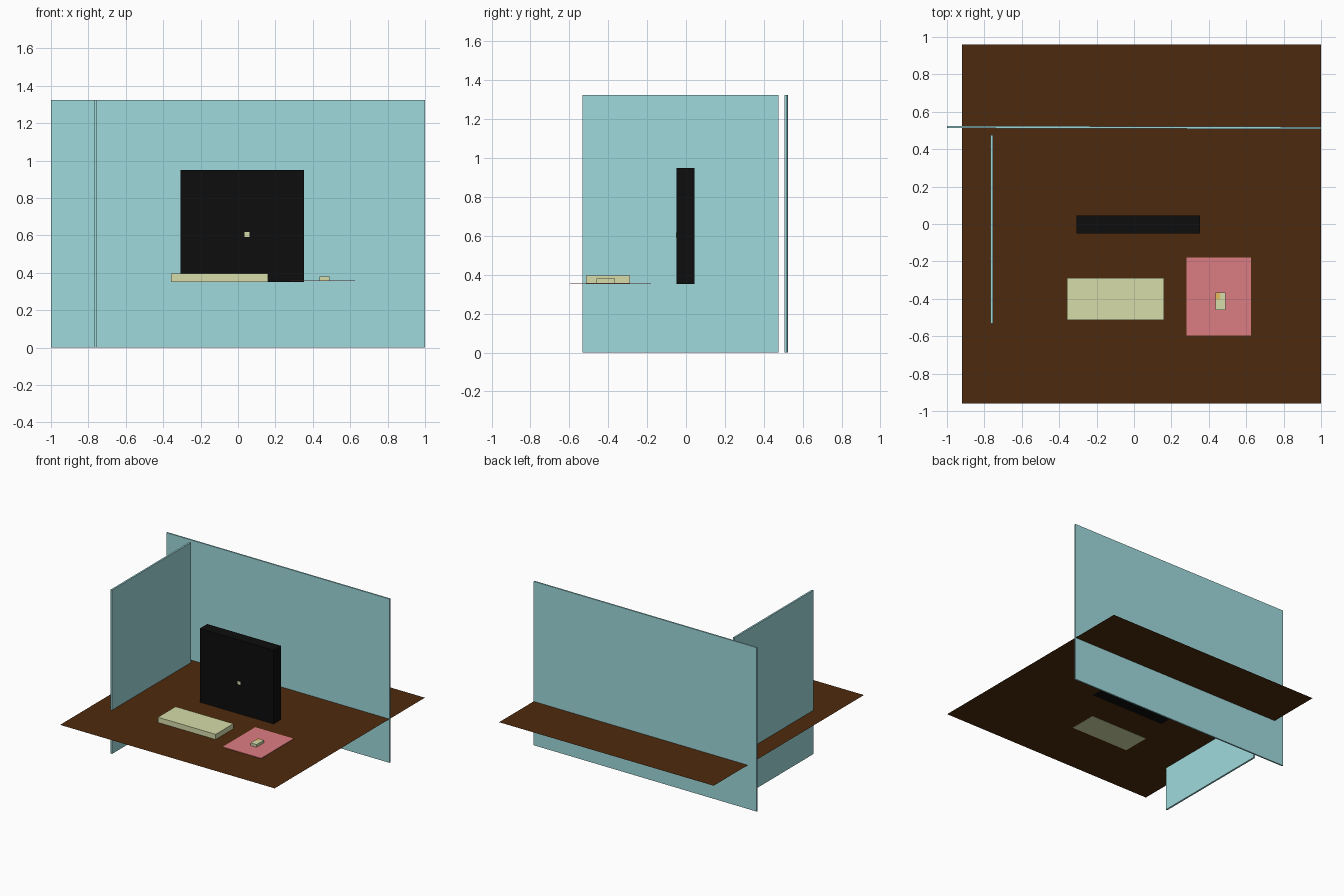
import bpy, math

if "Cube" in bpy.data.objects:
    bpy.data.objects.remove(bpy.data.objects["Cube"])


def material(name, rgb):
    m = bpy.data.materials.new(name)
    m.diffuse_color = (*rgb, 1)
    m.use_nodes = True
    m.node_tree.nodes["Principled BSDF"].inputs["Base Color"].default_value = m.diffuse_color
    return m


WALL = material("pale_blue", (0.35, 0.70, 0.72))
WOOD = material("dark_wood", (0.076, 0.023, 0.004))
BLACK = material("black", (0.004, 0.004, 0.004))
CREAM = material("cream", (0.67, 0.72, 0.40))
PINK = material("pink", (0.72, 0.205, 0.223))
ORANGE = material("orange", (0.80, 0.50, 0.12))


def finish(name, mat):
    ob = bpy.context.object
    ob.name = name
    ob.data.name = name
    ob.data.materials.append(mat)
    return ob


def box(name, mat, x, y, z, turn=0):
    """Box spanning the (min, max) ranges, turned about its own z axis."""
    spans = (x, y, z)
    bpy.ops.mesh.primitive_cube_add(size=1, location=[(a + b) / 2 for a, b in spans])
    bpy.context.object.scale = [b - a for a, b in spans]
    bpy.ops.object.transform_apply(location=False, rotation=False, scale=True)
    ob = finish(name, mat)
    ob.rotation_euler.z = math.radians(turn)
    return ob


def sheet(name, mat, x, y, z):
    """Flat horizontal rectangle."""
    bpy.ops.mesh.primitive_plane_add(size=1, location=(sum(x) / 2, sum(y) / 2, z))
    bpy.context.object.scale = (x[1] - x[0], y[1] - y[0], 1)
    bpy.ops.object.transform_apply(location=False, rotation=False, scale=True)
    return finish(name, mat)


# Desk surface and the two upright panels (back one is slightly skewed)
sheet("desk_top", WOOD, (-0.92, 1.0), (-0.96, 0.96), 0.354)
box("back_panel", WALL, (-1.0, 1.0), (0.510, 0.522), (0, 1.325), turn=-0.15)
box("side_panel", WALL, (-0.768, -0.754), (-0.532, 0.476), (0, 1.325))

# Monitor with its small front light
box("monitor", BLACK, (-0.307, 0.353), (-0.05, 0.045), (0.352, 0.95))
box("monitor_light", CREAM, (0.034, 0.061), (-0.052, -0.03), (0.591, 0.617))

# Keyboard
box("keyboard", CREAM, (-0.357, 0.16), (-0.514, -0.288), (0.352, 0.396))

# Mouse on its pad
box("mouse_pad", PINK, (0.28, 0.625), (-0.597, -0.18), (0.3555, 0.3585))
box("mouse", CREAM, (0.435, 0.488), (-0.46, -0.365), (0.356, 0.380))
sheet("mouse_button", ORANGE, (0.437, 0.461), (-0.403, -0.367), 0.3808)
